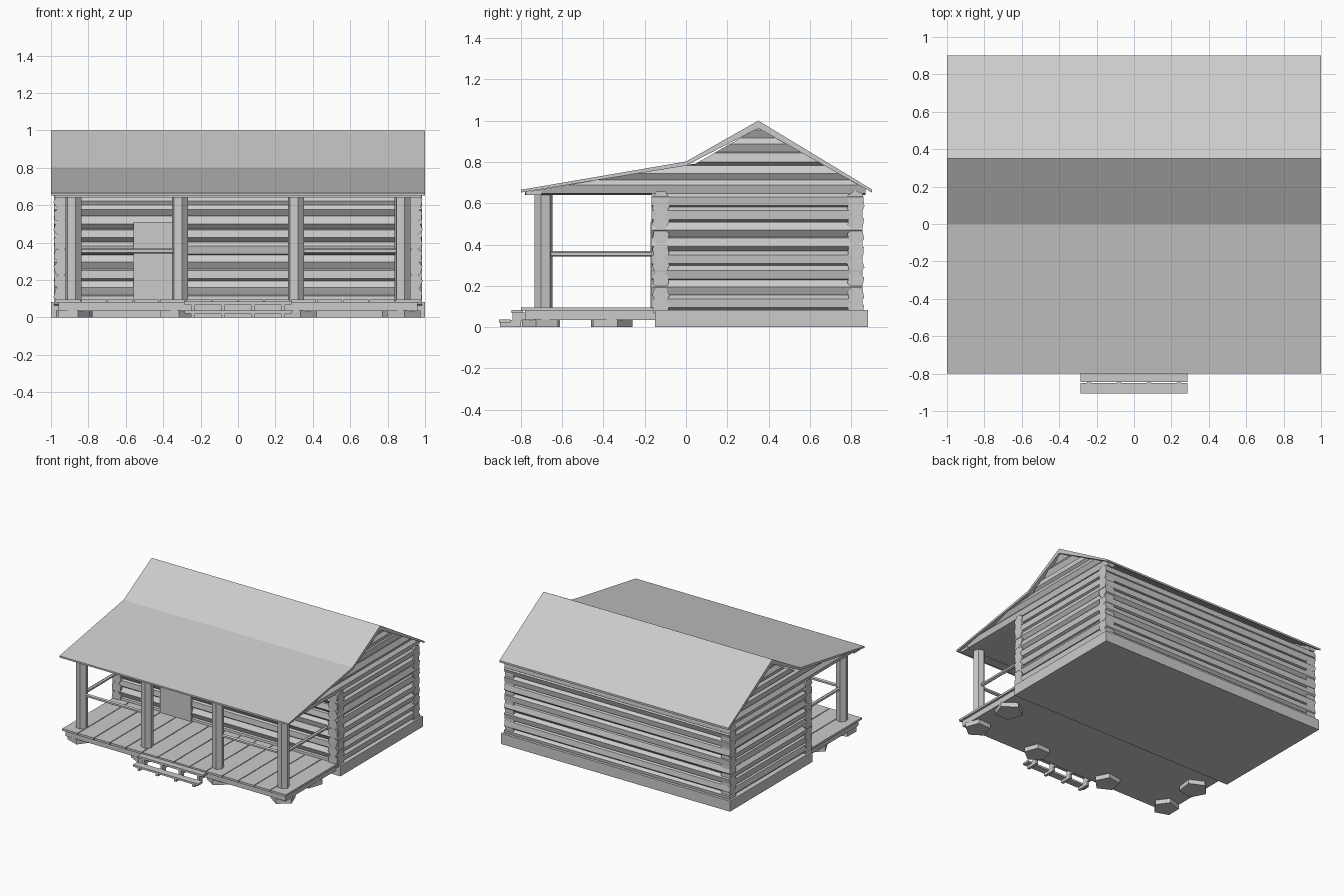
import bpy, bmesh, math, random
from mathutils import Vector

if "Cube" in bpy.data.objects:
    bpy.data.objects.remove(bpy.data.objects["Cube"])

random.seed(4)


def finish(bm, name):
    bmesh.ops.recalc_face_normals(bm, faces=bm.faces[:])
    me = bpy.data.meshes.new(name)
    bm.to_mesh(me)
    bm.free()
    ob = bpy.data.objects.new(name, me)
    bpy.context.collection.objects.link(ob)
    return ob


def box(name, x0, x1, y0, y1, z0, z1):
    bm = bmesh.new()
    bmesh.ops.create_cube(bm, size=1)
    for v in bm.verts:
        v.co = ((x0 + x1) / 2 + v.co.x * (x1 - x0),
                (y0 + y1) / 2 + v.co.y * (y1 - y0),
                (z0 + z1) / 2 + v.co.z * (z1 - z0))
    return finish(bm, name)


def rod(name, a, b, r, sides=6, roll=0.0, cuts=()):
    """Faceted bar from a to b, optionally trimmed by (point, normal) planes."""
    a, b = Vector(a), Vector(b)
    bm = bmesh.new()
    bmesh.ops.create_cone(bm, cap_ends=True, segments=sides, radius1=r,
                          radius2=r, depth=(b - a).length)
    q = (b - a).to_track_quat('Z', 'Y')
    c, s = math.cos(roll), math.sin(roll)
    for v in bm.verts:
        p = Vector((v.co.x * c - v.co.y * s, v.co.x * s + v.co.y * c, v.co.z))
        v.co = q @ p + (a + b) / 2
    for co, no in cuts:
        bmesh.ops.bisect_plane(bm, geom=bm.verts[:] + bm.edges[:] + bm.faces[:],
                               plane_co=co, plane_no=no, clear_outer=True)
        bmesh.ops.holes_fill(bm, edges=[e for e in bm.edges if e.is_boundary])
    return finish(bm, name)


def extrude_x(name, profile, x0, x1):
    bm = bmesh.new()
    f = bm.faces.new([bm.verts.new((x0, y, z)) for y, z in profile])
    ext = bmesh.ops.extrude_face_region(bm, geom=[f])['geom']
    bmesh.ops.translate(bm, vec=(x1 - x0, 0, 0),
                        verts=[g for g in ext if isinstance(g, bmesh.types.BMVert)])
    return finish(bm, name)


def roll():
    return random.uniform(0, math.pi / 3)


# Foundation
box("foundation", -1, 1, -0.15, 0.88, 0, 0.083)

# Log walls, front and back courses offset half a log from the sides
pitch, R = 0.071, 0.043
for i in range(8):
    z = 0.12 + i * pitch
    for s in (-1, 1):
        rod("side_wall_log", (s * 0.945, -0.168, z), (s * 0.945, 0.855, z), R, 6, roll())
    zf = min(z + pitch / 2, 0.62)
    for y, n in ((-0.122, "front_wall_log"), (0.822, "back_wall_log")):
        rod(n, (-0.985, y, zf), (0.985, y, zf), R, 6, roll())
for y, n in ((-0.122, "front_sill_log"), (0.822, "back_sill_log")):
    rod(n, (-0.985, y, 0.09), (0.985, y, 0.09), R, 6, roll())

# Gable logs trimmed to the underside of the roof
back_cut = ((0, 0.35, 0.965), (0, 0.31, 0.55))
steep_cut = ((0, 0.35, 0.965), (0, -0.2, 0.35))
porch_cut = ((0, 0, 0.785), (0, -0.135, 0.8))
for i in range(5):
    z = 0.68 + i * 0.068
    front = porch_cut if z < 0.78 else steep_cut
    for s in (-1, 1):
        rod("gable_log", (s * 0.945, -0.78, z), (s * 0.945, 0.87, z), R, 6,
            roll(), (back_cut, front))

# Roof with a shallower porch slope, and the porch ceiling
extrude_x("roof", [(-0.8, 0.665), (0, 0.802), (0.35, 1.0), (0.9, 0.667),
                   (0.9, 0.652), (0.35, 0.963), (0, 0.782), (-0.8, 0.652)], -1, 1)
box("porch_ceiling", -0.95, 0.95, -0.77, -0.12, 0.643, 0.652)
box("eave_beam", -0.98, 0.98, -0.775, -0.70, 0.64, 0.66)

# Door
box("door", -0.56, -0.29, -0.172, -0.12, 0.085, 0.51)

# Porch deck of planks on a frame
box("deck_frame", -0.96, 0.96, -0.78, -0.15, 0.035, 0.083)
n, w = 14, 1.96 / 14
for i in range(n):
    x = -0.98 + i * w
    box("deck_plank", x + 0.003, x + w - 0.003, -0.798, -0.15, 0.08, 0.096)

# Porch posts, railings and foundation stones
for s in (-1, 1):
    for x in (0.31, 0.88):
        rod("porch_post", (s * x, -0.69, 0.09), (s * x, -0.69, 0.65), 0.044, 6, 0.25)
        px = 0.33 if x < 0.5 else 0.885
        rod("porch_stone", (s * px, -0.70, 0), (s * px, -0.70, 0.037), 0.095, 5,
            random.uniform(0, 1))
    rod("side_stone", (s * 0.87, -0.365, 0), (s * 0.87, -0.365, 0.037), 0.105, 5,
        random.uniform(0, 1))
    rod("front_rail", (s * 0.31, -0.69, 0.355), (s * 0.88, -0.69, 0.355), 0.014, 6)
    rod("side_rail", (s * 0.88, -0.69, 0.355), (s * 0.88, -0.15, 0.355), 0.014, 6)

# Steps: two treads on four stringers
box("upper_tread", -0.285, 0.285, -0.845, -0.79, 0.068, 0.084)
box("lower_tread", -0.285, 0.285, -0.905, -0.85, 0.022, 0.037)
for x in (-0.24, -0.08, 0.08, 0.24):
    box("upper_stringer", x - 0.01, x + 0.01, -0.84, -0.77, 0.03, 0.07)
    box("lower_stringer", x - 0.01, x + 0.01, -0.9, -0.80, 0.0, 0.034)
